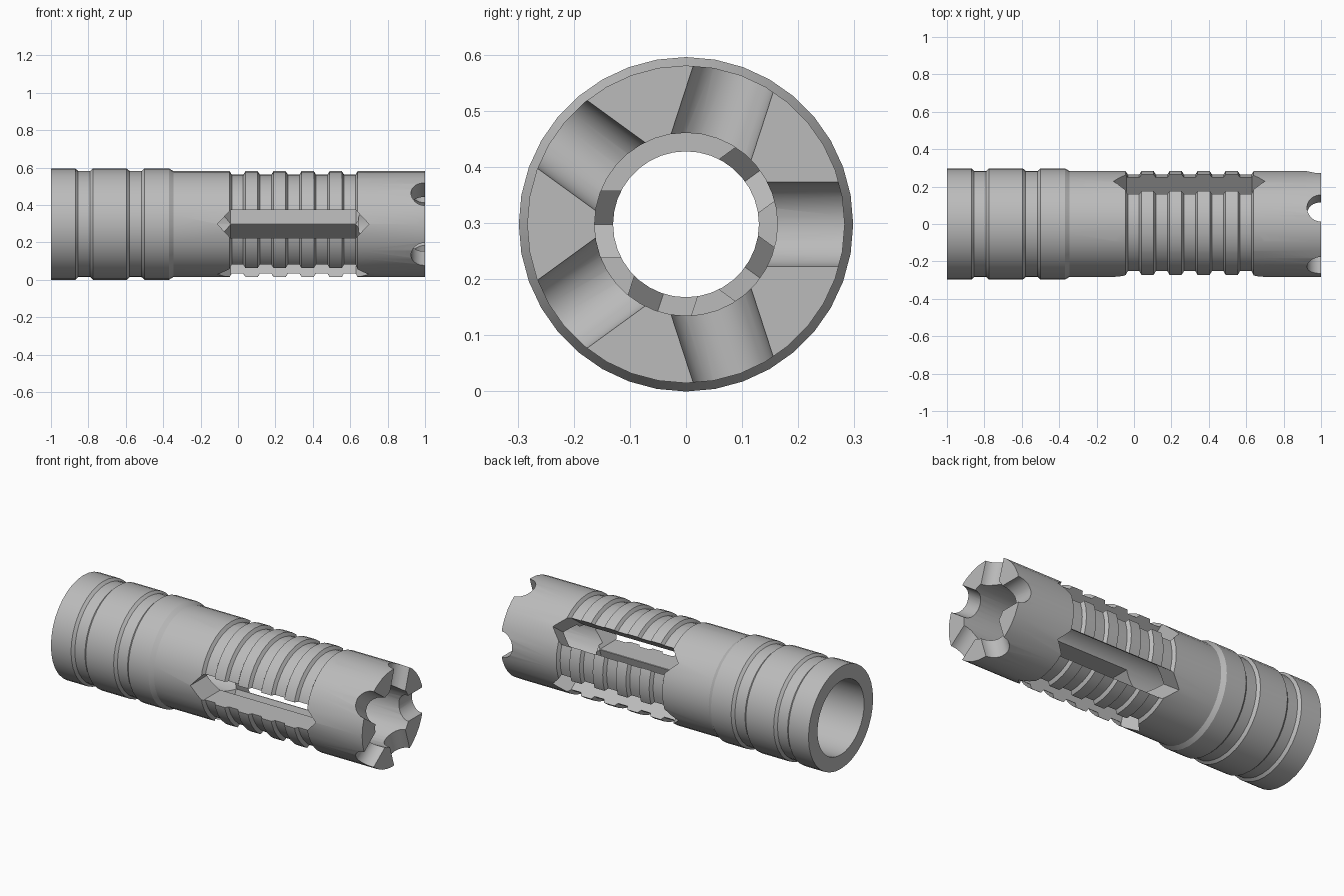
import bpy, bmesh, math
from mathutils import Matrix, Vector

if "Cube" in bpy.data.objects:
    bpy.data.objects.remove(bpy.data.objects["Cube"], do_unlink=True)

AXIS_Z = 0.298
SEGMENTS = 36

steel = bpy.data.materials.new("satin_grey")
steel.use_nodes = True
grey = (0.5, 0.5, 0.5, 1)
steel.diffuse_color = grey
steel.node_tree.nodes["Principled BSDF"].inputs["Base Color"].default_value = grey


def make_object(name, bm):
    bmesh.ops.recalc_face_normals(bm, faces=bm.faces)
    mesh = bpy.data.meshes.new(name)
    bm.to_mesh(mesh)
    bm.free()
    mesh.materials.append(steel)
    obj = bpy.data.objects.new(name, mesh)
    bpy.context.collection.objects.link(obj)
    return obj


def lathe(name, profile):
    """Spin a closed (x, radius) loop around the tube axis."""
    bm = bmesh.new()
    rings = []
    for i in range(SEGMENTS):
        a = math.tau * i / SEGMENTS
        rings.append([bm.verts.new((x, r * math.cos(a), AXIS_Z + r * math.sin(a)))
                      for x, r in profile])
    n = len(profile)
    for i in range(SEGMENTS):
        p, q = rings[i], rings[(i + 1) % SEGMENTS]
        for j in range(n):
            k = (j + 1) % n
            bm.faces.new((p[j], p[k], q[k], q[j]))
    return make_object(name, bm)


def radial_prism(name, outline, inner, outer, angle):
    """Extrude an (x, sideways) outline outward along one radial direction."""
    bm = bmesh.new()
    face = bm.faces.new([bm.verts.new((x, inner, s)) for x, s in outline])
    new = bmesh.ops.extrude_face_region(bm, geom=[face])["geom"]
    verts = [v for v in new if isinstance(v, bmesh.types.BMVert)]
    bmesh.ops.translate(bm, verts=verts, vec=Vector((0, outer - inner, 0)))
    bm.transform(Matrix.Translation((0, 0, AXIS_Z)) @ Matrix.Rotation(angle, 4, 'X'))
    return make_object(name, bm)


def cut(body, cutter):
    mod = body.modifiers.new("cut", 'BOOLEAN')
    mod.operation = 'DIFFERENCE'
    mod.solver = 'EXACT'
    mod.object = cutter
    bpy.context.view_layer.objects.active = body
    bpy.ops.object.modifier_apply(modifier=mod.name)
    bpy.data.objects.remove(cutter, do_unlink=True)


def groove(start, end, top, depth, slope):
    return [(start, top), (start + slope, top - depth),
            (end - slope, top - depth), (end, top)]


# Outer profile: collar with two grooves, step down, ribbed middle, plain muzzle
COLLAR, BARREL = 0.298, 0.283
profile = [(-1, COLLAR)]
for start, end in ((-0.87, -0.775), (-0.595, -0.5)):
    profile += groove(start, end, COLLAR, 0.014, 0.015)
profile += [(-0.37, COLLAR), (-0.345, BARREL)]
for i in range(5):
    start = -0.045 + 0.15 * i
    profile += groove(start, start + 0.085, BARREL, 0.019, 0.012)
profile += [(1, BARREL)]
# Inner profile: front counterbore, narrow bore, wide rear socket
profile += [(1, 0.163), (0.645, 0.163), (0.645, 0.13),
            (-0.3, 0.13), (-0.3, 0.215), (-1, 0.215)]
body = lathe("slotted_tube", profile)

# Five pointed side slots and five round muzzle notches between them
HALF = 0.075
slot = [(-0.11, 0), (-0.04, -HALF), (0.63, -HALF),
        (0.7, 0), (0.63, HALF), (-0.04, HALF)]
notch = [(1 + HALF * math.cos(math.tau * i / 32), HALF * math.sin(math.tau * i / 32))
         for i in range(32)]
for i in range(5):
    angle = math.tau * i / 5
    cut(body, radial_prism("slot_cutter", slot, 0.105, 0.4, angle + math.pi / 5))
    cut(body, radial_prism("notch_cutter", notch, 0.12, 0.4, angle))

# Smooth round walls, crisp machined edges
bpy.ops.object.select_all(action='DESELECT')
body.select_set(True)
bpy.context.view_layer.objects.active = body
bpy.ops.object.shade_smooth_by_angle(angle=math.radians(25))
